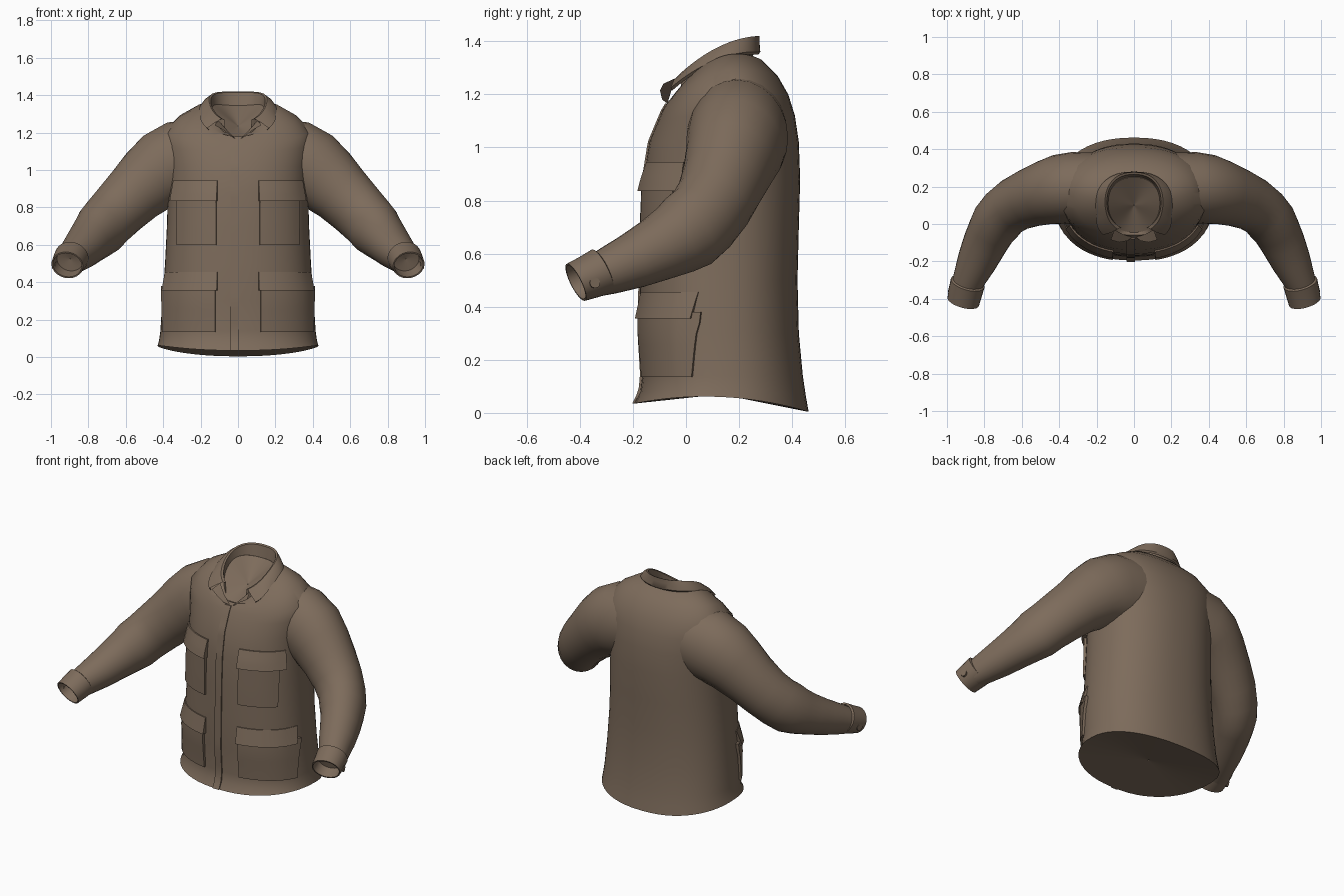
import bpy, bmesh, math
from mathutils import Vector

if "Cube" in bpy.data.objects:
    bpy.data.objects.remove(bpy.data.objects["Cube"])

cloth = bpy.data.materials.new("brown cloth")
cloth.diffuse_color = (0.205, 0.148, 0.105, 1)
cloth.use_nodes = True
cloth.node_tree.nodes["Principled BSDF"].inputs["Base Color"].default_value = cloth.diffuse_color
N = 2.25   # squareness of the body cross-section


def make(name, grid, closed=False):
    """Mesh from rows of points; closed joins the ends of every row."""
    bm = bmesh.new()
    rows = [[bm.verts.new(p) for p in r] for r in grid]
    n = len(rows[0])
    for a, b in zip(rows, rows[1:]):
        for i in range(n if closed else n - 1):
            j = (i + 1) % n
            bm.faces.new((a[i], a[j], b[j], b[i]))
    bmesh.ops.recalc_face_normals(bm, faces=bm.faces)
    me = bpy.data.meshes.new(name)
    bm.to_mesh(me)
    bm.free()
    me.materials.append(cloth)
    ob = bpy.data.objects.new(name, me)
    bpy.context.collection.objects.link(ob)
    return ob


def tilt(zf, zs, zb, s):
    """Height along a ring: front at s=-1, side at 0, back at 1."""
    return zs + (zb - zf) / 2 * s + ((zb + zf) / 2 - zs) * s * s


# Body rings: front z, side z, back z, half width, front y, back y
RINGS = [
    (.035, .06, .004, .43, -.195, .462),
    (.08, .09, .06, .422, -.172, .452),
    (.14, .14, .14, .415, -.165, .44),
    (.30, .30, .30, .405, -.175, .425),
    (.50, .50, .50, .39, -.172, .42),
    (.70, .70, .70, .38, -.168, .425),
    (.88, .88, .88, .375, -.16, .43),
    (1.02, 1.02, 1.02, .38, -.138, .425),
    (1.10, 1.13, 1.12, .395, -.105, .41),
    (1.14, 1.21, 1.20, .39, -.088, .385),
    (1.165, 1.285, 1.27, .315, -.073, .345),
    (1.18, 1.335, 1.33, .215, -.06, .285),
    (1.175, 1.32, 1.345, .14, -.045, .25),
]


def spow(v, e):
    return math.copysign(abs(v) ** e, v)


def body_ring(r, segs=56):
    zf, zs, zb, hw, yf, yb = r
    pts = []
    for i in range(segs):
        a = math.tau * i / segs
        x, s = spow(math.cos(a), 2 / N), spow(math.sin(a), 2 / N)
        pts.append((hw * x, (yf + yb) / 2 + (yb - yf) / 2 * s, tilt(zf, zs, zb, s)))
    return pts


def shrink(ring, centre, f):
    return [Vector(centre).lerp(Vector(p), f) for p in ring]


body = [body_ring(r) for r in RINGS]
make("jacket_body", body, closed=True)

# Lining that closes the hem and the neck
for name, ring, c in (("hem_lining", body[0], (0, .13, .07)),
                      ("neck_lining", body[-1], (0, .10, 1.235))):
    make(name, [shrink(ring, c, f) for f in (1, .5, .01)], closed=True)


def front_point(x, z, d):
    """Point on the front of the body, pushed outward by d."""
    for a, b in zip(RINGS, RINGS[1:]):
        if z <= b[0]:
            break
    t = (z - a[0]) / (b[0] - a[0])
    hw, yf, yb = (a[k] + (b[k] - a[k]) * t for k in (3, 4, 5))
    q, h = max(-.985, min(.985, x / hw)), (yb - yf) / 2
    w = (1 - abs(q) ** N) ** (1 / N)
    n = Vector((spow(q, N - 1) / hw, -w ** (N - 1) / h, 0)).normalized()
    return Vector((q * hw, (yf + yb) / 2 - h * w, z)) + n * d


def panel(name, x0, x1, z0, z1, low, high, cols=9, rows=6):
    """Raised cloth panel with side walls, low/high = thickness at its ends."""
    grid = []
    for j in range(-1, rows + 2):
        v = min(max(j / rows, 0), 1)
        row = []
        for i in range(-1, cols + 2):
            u = min(max(i / cols, 0), 1)
            rim = i in (-1, cols + 1) or j in (-1, rows + 1)
            d = -.004 if rim else low + (high - low) * v
            row.append(front_point(x0 + (x1 - x0) * u, z0 + (z1 - z0) * v, d))
        grid.append(row)
    return make(name, grid)


# Button placket
panel("placket", -.04, .005, .036, 1.165, .008, .006, cols=2, rows=40)

# Pockets and flaps, both sides
for s, side in ((-1, "right"), (1, "left")):
    panel(side + "_chest_pocket", s * .115, s * .32, .60, .86, .012, .016)
    panel(side + "_chest_flap", s * .11, s * .34, .835, .945, .03, .008)
    panel(side + "_hip_pocket", s * .12, s * .395, .135, .38, .012, .018)
    panel(side + "_hip_flap", s * .11, s * .385, .355, .455, .026, .006)

# Sleeve path: centre x, y, z, radius across, radius up
SLEEVE = [
    (.20, .20, 1.06, .18, .215),
    (.32, .195, 1.04, .19, .222),
    (.40, .185, 1.005, .186, .208),
    (.47, .168, .95, .172, .190),
    (.555, .14, .872, .157, .168),
    (.635, .105, .793, .145, .157),
    (.695, .06, .73, .138, .152),
    (.735, .01, .685, .136, .152),
    (.765, -.04, .652, .126, .138),
    (.80, -.11, .615, .118, .122),
    (.84, -.20, .572, .106, .106),
    (.88, -.29, .535, .088, .090),
    (.905, -.35, .51, .078, .076),
]
CUFF = [
    (.888, -.31, .537, .080, .080),
    (.889, -.315, .535, .093, .090),
    (.902, -.365, .512, .091, .084),
    (.913, -.415, .492, .087, .078),
    (.913, -.415, .492, .080, .070),
    (.898, -.355, .52, .072, .066),
    (.896, -.345, .525, .002, .002),
]


def tube(name, path, s, axis=None, segs=24):
    c = [Vector(p[:3]) for p in path]
    grid = []
    for k, p in enumerate(path):
        t = axis or (c[min(k + 1, len(c) - 1)] - c[max(k - 1, 0)])
        t = Vector((1, 0, 0)) if k == 0 and not axis else t.normalized()
        up = (Vector((0, 0, 1)) - t * t.z).normalized()
        across = t.cross(up)
        row = []
        for i in range(segs):
            a = math.tau * i / segs
            q = c[k] + across * math.cos(a) * p[3] + up * math.sin(a) * p[4]
            row.append((s * q.x, q.y, q.z))
        grid.append(row)
    return make(name, grid, closed=True)


for s, side in ((-1, "right"), (1, "left")):
    tube(side + "_sleeve", SLEEVE, s)
    tube(side + "_cuff", CUFF, s, axis=Vector((.24, -.87, -.43)))
    # Button on the outer side of the cuff
    bpy.ops.mesh.primitive_cylinder_add(vertices=12, radius=.02, depth=.02,
                                        location=(s * .981, -.345, .49),
                                        rotation=(0, math.radians(90), s * math.radians(15)))
    button = bpy.context.object
    button.name = side + "_cuff_button"
    button.data.materials.append(cloth)
    # Lapel corner folded out below the collar
    make(side + "_lapel", [[(s * .01, -.07, 1.165), (s * .06, -.055, 1.215), (s * .105, -.03, 1.265)],
                           [(s * .035, -.09, 1.18), (s * .08, -.098, 1.215), (s * .125, -.085, 1.24)]])

# Collar rows: half width, centre y, half depth, front/side/back z, tip spread
COLLAR = [
    (.135, .105, .145, 1.18, 1.30, 1.33, 0),
    (.145, .115, .15, 1.25, 1.37, 1.415, .0),
    (.155, .115, .162, 1.255, 1.375, 1.42, .01),
    (.185, .105, .172, 1.235, 1.355, 1.395, .03),
    (.208, .10, .180, 1.205, 1.325, 1.36, .06),
    (.200, .10, .173, 1.195, 1.315, 1.35, .055),
]
rows = []
for hw, yc, hd, zf, zs, zb, tip in COLLAR:
    row = []
    for i in range(41):
        a = math.radians(-150 + 300 * i / 40)
        t = max(0, (abs(math.degrees(a)) - 105) / 45)
        cs = spow(math.cos(a), .9)
        sn = spow(math.sin(a), .85 if cs > 0 else 1)
        row.append((hw * sn + math.copysign(tip * t, a), yc + hd * cs,
                    tilt(zf, zs, zb, cs)))
    rows.append(row)
make("collar", rows)

# Smooth shading with sharp seams
bpy.ops.object.select_all(action='SELECT')
bpy.context.view_layer.objects.active = bpy.data.objects["jacket_body"]
bpy.ops.object.shade_smooth_by_angle(angle=math.radians(40))
